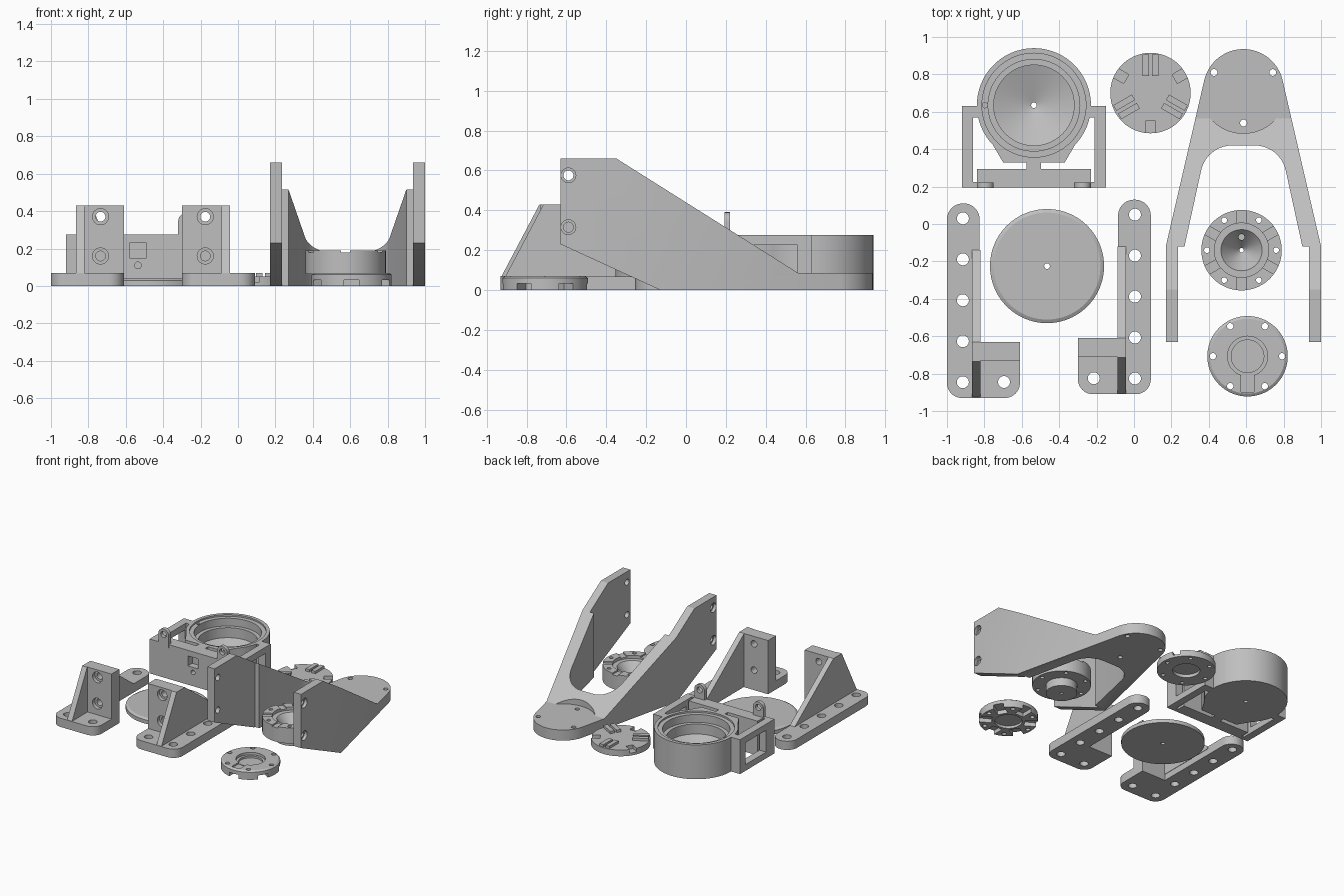
import bpy, bmesh, math
from mathutils import Vector, Matrix

if "Cube" in bpy.data.objects:
    bpy.data.objects.remove(bpy.data.objects["Cube"])

mat = bpy.data.materials.new("plain grey")
mat.diffuse_color = (0.52, 0.52, 0.52, 1)
mat.use_nodes = True
mat.node_tree.nodes["Principled BSDF"].inputs["Base Color"].default_value = mat.diffuse_color


def finish(bm, name):
    bmesh.ops.recalc_face_normals(bm, faces=bm.faces)
    me = bpy.data.meshes.new(name)
    bm.to_mesh(me)
    bm.free()
    me.materials.append(mat)
    ob = bpy.data.objects.new(name, me)
    bpy.context.collection.objects.link(ob)
    return ob


def prism(name, pts, a, b, axis="z"):
    """Extrude a 2D outline from a to b along an axis."""
    place = {"z": lambda u, v, w: (u, v, w), "x": lambda u, v, w: (w, u, v),
             "y": lambda u, v, w: (u, w, v)}[axis]
    bm = bmesh.new()
    lo = [bm.verts.new(place(u, v, a)) for u, v in pts]
    hi = [bm.verts.new(place(u, v, b)) for u, v in pts]
    bm.faces.new(lo)
    bm.faces.new(hi)
    for i in range(len(pts)):
        j = (i + 1) % len(pts)
        bm.faces.new((lo[i], lo[j], hi[j], hi[i]))
    return finish(bm, name)


def box(name, x0, x1, y0, y1, z0, z1):
    return prism(name, [(x0, y0), (x1, y0), (x1, y1), (x0, y1)], z0, z1)


def circle(cx, cy, r, n=64):
    return [(cx + r * math.cos(2 * math.pi * i / n), cy + r * math.sin(2 * math.pi * i / n)) for i in range(n)]


def cyl(name, cx, cy, r, a, b, axis="z", n=64):
    return prism(name, circle(cx, cy, r, n), a, b, axis)


def lathe(name, cx, cy, prof, n=72):
    """Revolve a closed (radius, z) profile about a vertical axis."""
    bm = bmesh.new()
    rings = []
    for r, z in prof:
        if r == 0:
            rings.append([bm.verts.new((cx, cy, z))] * n)
        else:
            rings.append([bm.verts.new((x, y, z)) for x, y in circle(cx, cy, r, n)])
    for k in range(len(rings)):
        p, q = rings[k], rings[(k + 1) % len(rings)]
        for i in range(n):
            j = (i + 1) % n
            vs = list(dict.fromkeys((p[i], p[j], q[j], q[i])))
            if len(vs) > 2:
                bm.faces.new(vs)
    return finish(bm, name)


def spoke(cx, cy, deg, r0, r1, w, z0, z1, off=0):
    """Radial block at an angle around a centre."""
    ob = box("spoke", r0, r1, off - w / 2, off + w / 2, z0, z1)
    ob.data.transform(Matrix.Translation((cx, cy, 0)) @ Matrix.Rotation(math.radians(deg), 4, "Z"))
    return ob


def combine(ob, others, op="DIFFERENCE"):
    for other in others:
        m = ob.modifiers.new("bool", "BOOLEAN")
        m.operation, m.solver, m.object = op, "EXACT", other
        bpy.context.view_layer.objects.active = ob
        bpy.ops.object.modifier_apply(modifier=m.name)
        bpy.data.objects.remove(other)
    return ob


def fillet(pts, n=10):
    """Round polygon corners given as (x, y, radius)."""
    out = []
    for i, (x, y, r) in enumerate(pts):
        p = Vector((x, y))
        if r == 0:
            out.append((x, y))
            continue
        a = (Vector(pts[i - 1][:2]) - p).normalized()
        b = (Vector(pts[(i + 1) % len(pts)][:2]) - p).normalized()
        half = a.angle(b) / 2
        c = p + (a + b).normalized() * r / math.sin(half)
        s = p + a * r / math.tan(half) - c
        e = p + b * r / math.tan(half) - c
        turn = math.atan2(s.x * e.y - s.y * e.x, s.dot(e))
        for k in range(n + 1):
            out.append(tuple(c + Matrix.Rotation(turn * k / n, 2) @ s))
    return out


def bracket(name, mx, dy):
    """Angle bracket; mx maps x so the second one is mirrored."""
    def rng(a, b):
        return sorted((mx(a), mx(b)))
    foot = [(-1, -.93, .08), (-.61, -.93, .08), (-.61, -.72, 0), (-.825, -.72, 0), (-.825, .11, .085), (-1, .11, .085)]
    ob = prism(name, fillet([(mx(x), y + dy, r) for x, y, r in foot]), 0, .07)
    wall = box("wall", *rng(-.865, -.61), -.73 + dy, -.63 + dy, 0, .43)
    gusset = prism("gusset", [(y + dy, z) for y, z in ((-.925, .05), (-.925, .07), (-.735, .43), (-.63, .43), (-.14, .07), (-.14, .05))],
                   *rng(-.866, -.822), "x")
    combine(ob, [wall, gusset], "UNION")
    holes = [cyl("hole", mx(x), y + dy, .032, -.1, .2, n=32)
             for x, y in [(-.915, .03 - .219 * i) for i in range(5)] + [(-.695, -.845)]]
    for z in (.37, .16):
        holes += [cyl("hole", mx(-.735), z, .026, -.9 + dy, -.4 + dy, "y", 32),
                  cyl("sink", mx(-.735), z, .043, -.9 + dy, -.70 + dy, "y", 32)]
    return combine(ob, holes)


bracket("left_bracket", lambda x: x, 0)
bracket("right_bracket", lambda x: -.91 - x, .02)

# Cup housing with mounting frame
CX, CY = -.535, .635
cup = cyl("cup_housing", CX, CY, .305, 0, .275, n=96)
combine(cup, [prism("throat", [(-.80, .50), (-.70, .33), (-.37, .33), (-.27, .50), (CX, .7)], 0, .275),
              box("stem", -.575, -.497, .28, .36, 0, .275)], "UNION")
combine(cup, [lathe("bowl", CX, CY, [(0, .4), (.278, .4), (.278, .262), (.245, .262), (.245, .20),
                                     (.215, .20), (.215, .12), (.015, .05), (.015, -.1), (0, -.1)]),
              cyl("pin_hole", -.797, CY, .014, .1, .4, n=24)])
frame = box("mounting_frame", -.92, -.15, .195, .225, 0, .275)
parts = [box("rail", -.84, -.23, .2, .295, 0, .275)]
for s in (-1, 1):
    a, b, c = (CX + s * v for v in (.385, .325, .295))
    parts += [box("arm", min(a, b), max(a, b), .2, .63, 0, .275),
              box("tab", min(a, c), max(a, c), .57, .63, 0, .275)]
    e = CX + s * .26
    ear = [(e + .045 * math.cos(t * math.pi / 12), .345 + .045 * math.sin(t * math.pi / 12)) for t in range(13)]
    parts.append(prism("ear", ear + [(e - .045, .25), (e + .045, .25)], .192, .222, "y"))
combine(frame, parts, "UNION")
combine(frame, [prism("window", [(.30, .05), (.56, .05), (.56, .225), (.30, .225)], -1.1, -.8, "x"),
                prism("window", [(.30, .05), (.56, .05), (.56, .225), (.30, .225)], -.26, 0, "x"),
                box("latch_slot", -.58, -.49, .1, .25, .15, .23),
                cyl("hole", CX, .11, .018, .1, .26, "y", 24)]
        + [cyl("hole", CX + s * .26, .345, .024, .1, .3, "y", 24) for s in (-1, 1)])

# Cover disc
lathe("cover_disc", -.465, -.225, [(.015, 0), (.305, 0), (.305, .03), (.286, .04), (.015, .04)], 96)

# Fork yoke: plan outline trimmed by a side profile
FX = .585
half = [(FX, .42, 0), (.388, .42, .17), (.27, -.12, 0), (.235, -.12, 0), (.235, -.63, 0), (.17, -.63, 0), (.17, -.12, 0)]
left = fillet(half)
head = [(FX + .215 * math.cos(math.radians(t)), .72 + .215 * math.sin(math.radians(t))) for t in range(167, 12, -4)]
right = [(2 * FX - x, y) for x, y in reversed(left[1:])]
fork = prism("fork_yoke", left + head + right, -.02, .7)
side = [(-.65, .239), (-.13, 0), (1, 0), (1, .085), (.563, .085), (-.35, .66), (-.65, .66)]
combine(fork, [prism("side_profile", side, 0, 1.2, "x")], "INTERSECT")
cuts = [cyl("head_seat", FX, .72, .235, .085, .5, n=96)]
cuts += [cyl("hole", x, y, .018, -.1, .3, n=24) for x, y in ((.428, .81), (.742, .81), (FX, .54))]
for z in (.575, .315):
    cuts += [cyl("hole", -.59, z, .025, 0, 1.2, "x", 32), cyl("sink", -.59, z, .037, .975, 1.2, "x", 32),
             cyl("sink", -.59, z, .037, 0, .195, "x", 32)]
combine(fork, cuts)

# Funnel ring with slotted rim
RX, RY = .575, -.14
ring = lathe("funnel_ring", RX, RY, [(.012, 0), (.115, 0), (.115, .065), (.215, .065), (.215, .19), (.145, .19),
                                     (.145, .165), (.11, .165), (.012, .045)])
combine(ring, [spoke(RX, RY, 30 + 60 * i, .13, .25, .05, .178, .25) for i in range(6)]
        + [cyl("hole", RX + .185 * math.cos(i * math.pi / 3), RY + .185 * math.sin(i * math.pi / 3), .015, 0, .3, n=20)
           for i in range(6)]
        + [cyl("side_hole", RX, RY + .07, .016, .05, .3, n=20)])

# Clip puck
PX, PY = .088, .7
puck = lathe("clip_puck", PX, PY, [(0, .025), (.1, .025), (.1, 0), (.215, 0), (.215, .05), (0, .05)])
combine(puck, [spoke(PX, PY, 30 + 120 * i, .15, .25, .055, .02, .1) for i in (0, 1, 2)]
        + [cyl("hole", PX + .18 * math.cos(i * math.pi / 3), PY + .18 * math.sin(i * math.pi / 3), .015, -.1, .02, n=20)
           for i in range(6)])
combine(puck, [spoke(PX, PY, 90 + 120 * i, .09, .205, .034, .04, .07, o) for i in (0, 1, 2) for o in (-.026, .026)], "UNION")

# Flanged disc with notched underside
DX, DY = .607, -.707
flange = lathe("flange_disc", DX, DY, [(0, .02), (0, .035), (.087, .035), (.087, .05), (.107, .05), (.107, .07), (.2, .07),
                                       (.215, .06), (.215, 0), (.1, 0), (.1, .02)])
combine(flange, [spoke(DX, DY, 30 + 60 * i, .12, .25, .08, -.1, .032) for i in range(6)]
        + [cyl("hole", DX + .185 * math.cos(i * math.pi / 3), DY + .185 * math.sin(i * math.pi / 3), .017, -.1, .3, n=20)
           for i in range(6)] + [spoke(DX, DY, 270, .08, .19, .07, .058, .1)])

# Smooth curved walls, keep edges crisp
for ob in bpy.context.scene.objects:
    bpy.ops.object.select_all(action="DESELECT")
    ob.select_set(True)
    bpy.context.view_layer.objects.active = ob
    bpy.ops.object.shade_smooth_by_angle(angle=math.radians(25))
